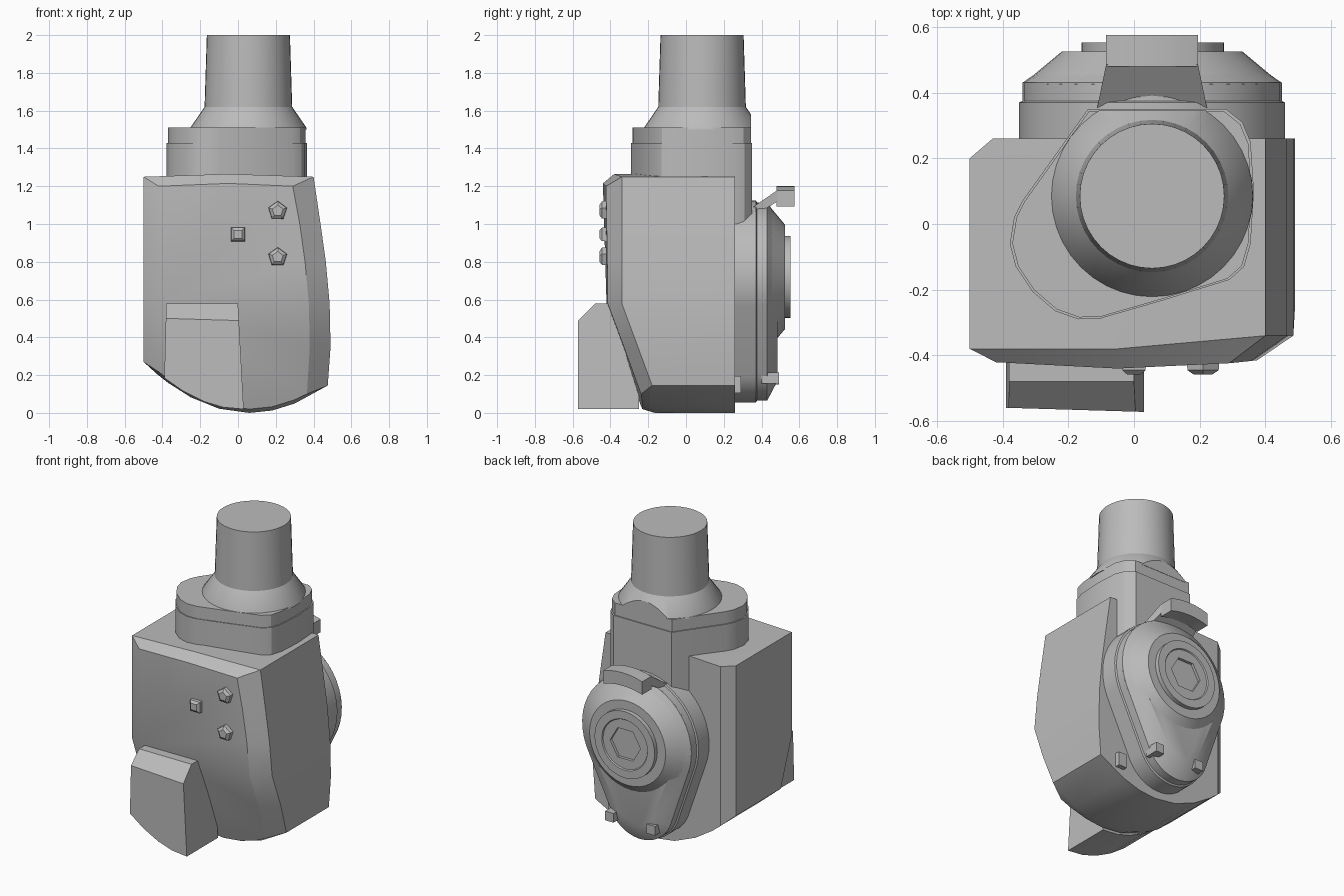
import bpy, bmesh, math
from mathutils import Vector

cube = bpy.data.objects.get("Cube")
if cube:
    bpy.data.objects.remove(cube, do_unlink=True)

GREY = (0.5, 0.5, 0.5, 1)
mat = bpy.data.materials.new("plain grey")
mat.use_nodes = True
mat.diffuse_color = GREY
mat.node_tree.nodes["Principled BSDF"].inputs["Base Color"].default_value = GREY


def finish(name, bm, angle=28):
    bmesh.ops.recalc_face_normals(bm, faces=bm.faces)
    mesh = bpy.data.meshes.new(name)
    bm.to_mesh(mesh)
    bm.free()
    mesh.materials.append(mat)
    ob = bpy.data.objects.new(name, mesh)
    bpy.context.collection.objects.link(ob)
    bpy.ops.object.select_all(action='DESELECT')
    ob.select_set(True)
    bpy.context.view_layer.objects.active = ob
    bpy.ops.object.shade_smooth_by_angle(angle=math.radians(angle))
    return ob


def loft(rings, cap_end=True):
    """Skin matching rings of 3D points and cap the ends."""
    bm = bmesh.new()
    vs = [[bm.verts.new(p) for p in ring] for ring in rings]
    n = len(vs[0])
    for a, b in zip(vs, vs[1:]):
        for i in range(n):
            j = (i + 1) % n
            bm.faces.new((a[i], a[j], b[j], b[i]))
    bm.faces.new(vs[0])
    if cap_end:
        bm.faces.new(vs[-1])
    return bm, vs


def cut(bm, point, normal):
    """Slice away everything on the normal side and close the hole."""
    geom = bm.verts[:] + bm.edges[:] + bm.faces[:]
    res = bmesh.ops.bisect_plane(bm, geom=geom, plane_co=point, plane_no=normal, clear_outer=True)
    edges = [e for e in res["geom_cut"] if isinstance(e, bmesh.types.BMEdge)]
    bmesh.ops.contextual_create(bm, geom=edges)


def at_y(pts, y):
    return [(x, y, z) for x, z in pts]


def at_z(pts, z, scale=1.0):
    return [(x * scale, y * scale, z) for x, y in pts]


def circle(cx, cy, r, n=40):
    return [(cx + r * math.cos(2 * math.pi * i / n), cy + r * math.sin(2 * math.pi * i / n)) for i in range(n)]


# Main housing: curved outline with a chamfered front that rakes back below
def arc_z(x):
    return 0.86 * (x - 0.06) ** 2


def front_y(z):
    return -0.44 + max(0, 0.58 - z) * 0.37


def front_point(x, z):
    if x > 0.39:
        x -= 0.11
    elif x < -0.48:
        x += 0.08
    if z > 1.2:
        z -= 0.05
    elif z < 0.3:
        z = arc_z(x) + 0.02
    return (x, front_y(z) + 0.14 * (x + 0.05) ** 2, z)


outline = [(-0.5, 1.25), (-0.05, 1.265), (0.4, 1.25), (0.437, 1.0), (0.465, 0.8), (0.485, 0.58),
           (0.49, 0.35), (0.475, 0.145)]
outline += [(x, arc_z(x)) for x in (0.3, 0.18, 0.06, -0.1, -0.25, -0.37)]
outline += [(-0.5, 0.27), (-0.5, 0.58)]
back = [(max(x, -0.43), 0.26, z if x > -0.48 or z > 0.3 else arc_z(-0.43)) for x, z in outline]
side = [(x, front_y(z) + (0.1 if x > 0.39 else 0.06), z) for x, z in outline]
front = [front_point(x, z) for x, z in outline]
bm, vs = loft([back, at_y(outline, 0.2), side, front], cap_end=False)
f = vs[-1]
bm.faces.new(f[:6] + f[-1:])
bm.faces.new(f[5:])
finish("main_housing", bm)

# Front box with sloped top lip and curved underside
box = [(-0.38, 0.58), (0.0, 0.58), (0.03, 0.02), (-0.08, 0.03), (-0.18, 0.06), (-0.29, 0.115), (-0.39, 0.185)]
bm, _ = loft([at_y(box, -0.25), at_y(box, -0.572)])
cut(bm, Vector((0, -0.48, 0.58)), Vector((0, -0.7, 0.7)))
cut(bm, Vector((0, -0.25, 0.02)), Vector((0, 0.84, -0.31)))
cut(bm, Vector((0.03, -0.572, 0)), Vector((-0.03, -1, 0)))
finish("front_box", bm)

# Collar: rounded triangular plan, upper band slightly smaller
plan = [(-0.14, 0.35), (0.28, 0.35), (0.33, 0.31), (0.355, 0.25), (0.365, 0.1), (0.355, -0.06),
        (0.335, -0.13), (0.29, -0.17), (0.08, -0.235), (-0.1, -0.287), (-0.17, -0.29), (-0.24, -0.265),
        (-0.31, -0.205), (-0.36, -0.13), (-0.378, -0.06), (-0.365, 0.02), (-0.34, 0.07)]
bm, _ = loft([at_z(plan, 1.0), at_z(plan, 1.43)])
finish("collar", bm)
bm, _ = loft([at_z(plan, 1.43, 0.98), at_z(plan, 1.51, 0.98)])
finish("collar_band", bm)

# Neck: flared foot trimmed flat at the back, slightly tapered post
bm, _ = loft([at_z(circle(0.055, 0.085, r), z) for r, z in
              ((0.308, 1.5), (0.306, 1.512), (0.232, 1.62), (0.22, 2.0))])
cut(bm, Vector((0, 0.345, 0)), Vector((0, 1, 0)))
finish("neck", bm)


# Rear hub: two tangent circles tapering toward the back
def egg(big, small, n=28):
    top, low = (0.055, 0.72), (0.03, 0.3)
    phi = math.asin((big - small) / 0.42)
    pts = []
    for (cx, cz), r, a, b in ((top, big, -phi, math.pi + phi), (low, small, math.pi + phi, 2 * math.pi - phi)):
        for i in range(n + 1):
            t = a + (b - a) * i / n
            pts.append((cx + r * math.cos(t), cz + r * math.sin(t)))
    return pts


bm, _ = loft([at_y(egg(b, s), y) for b, s, y in
              ((0.405, 0.245, 0.2), (0.405, 0.245, 0.37), (0.395, 0.235, 0.375), (0.395, 0.235, 0.43),
               (0.315, 0.13, 0.485))])
finish("rear_hub", bm)
bm, _ = loft([at_y(circle(0.055, 0.72, r), y) for r, y in ((0.395, 0.425), (0.275, 0.525))])
finish("hub_cone", bm)


# Cap ring with a stepped face and a hexagonal socket
def hexagon(r, n=48):
    pts = []
    for i in range(n):
        t = 2 * math.pi * i / n
        k = r * math.cos(math.pi / 6) / math.cos(t % (math.pi / 3) - math.pi / 6)
        pts.append((0.057 + k * math.cos(t), 0.72 + k * math.sin(t)))
    return pts


def disc(r):
    return circle(0.057, 0.72, r, 48)


bm, _ = loft([at_y(p, y) for p, y in
              ((disc(0.217), 0.5), (disc(0.217), 0.553), (disc(0.165), 0.553), (disc(0.16), 0.546),
               (hexagon(0.11), 0.546), (hexagon(0.11), 0.528))])
finish("hub_cap", bm)

# Latch above the hub: curved tab on a tapered ramp
xs = [-0.085 + 0.28 * i / 6 for i in range(7)]
tab = [(x, 1.2 - 1.1 * (x - 0.055) ** 2) for x in xs]
tab += [(x, z - 0.085) for x, z in reversed(tab)]
bm, _ = loft([at_y(tab, 0.48), at_y(tab, 0.575)])
finish("latch_tab", bm)
bm, _ = loft([[(-0.115, 0.34, 1.08), (0.225, 0.34, 1.08), (0.225, 0.34, 1.03), (-0.115, 0.34, 1.03)],
              [(-0.085, 0.485, 1.18), (0.195, 0.485, 1.18), (0.195, 0.485, 1.12), (-0.085, 0.485, 1.12)]])
finish("latch_ramp", bm)

# Small lugs low on the back
for name, x, y0, y1, z in (("lug_left", 0.21, 0.4, 0.492, 0.185), ("lug_right", -0.09, 0.4, 0.492, 0.18),
                           ("lug_side", 0.33, 0.24, 0.29, 0.15)):
    w, h = 0.03, 0.03 if y0 > 0.3 else 0.045
    sq = [(x - w, z - h), (x + w, z - h), (x + w, z + h), (x - w, z + h)]
    bm, _ = loft([at_y(sq, y0), at_y(sq, y1)])
    finish(name, bm)

# Three faceted front buttons
for i, (x, z, n) in enumerate(((0.0, 0.945, 4), (0.21, 1.07, 5), (0.21, 0.825, 5))):
    def ring(r):
        turn = math.pi / 4 if n == 4 else 0.3
        return [(x + r * math.cos(turn + 2 * math.pi * k / n), z + r * math.sin(turn + 2 * math.pi * k / n))
                for k in range(n)]
    bm, _ = loft([at_y(ring(0.052), -0.42), at_y(ring(0.05), -0.445), at_y(ring(0.03), -0.458)])
    finish("front_button_%d" % (i + 1), bm)
